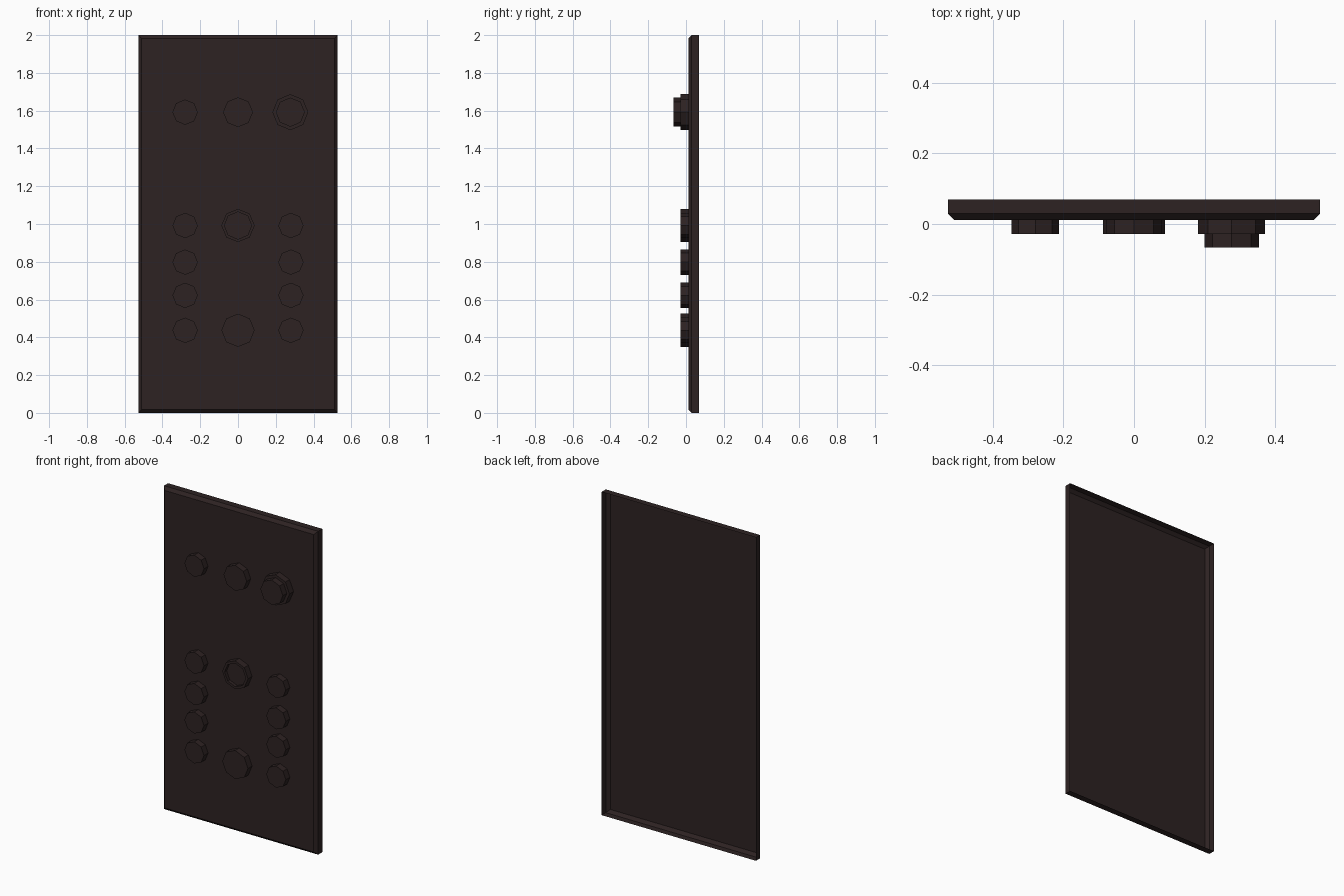
import bpy, bmesh, math

if "Cube" in bpy.data.objects:
    bpy.data.objects.remove(bpy.data.objects["Cube"])

mat = bpy.data.materials.new("dark brown")
mat.diffuse_color = (0.026, 0.016, 0.016, 1)
mat.use_nodes = True
mat.node_tree.nodes["Principled BSDF"].inputs["Base Color"].default_value = mat.diffuse_color

FRONT, BACK = 0.012, 0.07


def finish(name, bm):
    mesh = bpy.data.meshes.new(name)
    bm.to_mesh(mesh)
    bm.free()
    mesh.materials.append(mat)
    obj = bpy.data.objects.new(name, mesh)
    bpy.context.collection.objects.link(obj)
    return obj


def skin(bm, loops):
    """Bridge successive vertex loops with quads."""
    rings = [[bm.verts.new(p) for p in loop] for loop in loops]
    n = len(rings[0])
    for a, b in zip(rings, rings[1:]):
        for i in range(n):
            j = (i + 1) % n
            bm.faces.new((a[i], a[j], b[j], b[i]))
    return rings


def rect(inset, y):
    x, z0, z1 = 0.528 - inset, inset, 2 - inset
    return [(-x, y, z0), (x, y, z0), (x, y, z1), (-x, y, z1)]


# Panel: thin shell, chamfered front, open back
bm = bmesh.new()
rings = skin(bm, [rect(0, BACK), rect(0, FRONT + 0.018), rect(0.018, FRONT)])
bm.faces.new(rings[-1])
finish("panel", bm)


def knob(name, x, z, profile, sides=8):
    """Turned part along -y; profile is a list of (radius, y)."""
    bm = bmesh.new()
    loops = [[(x + r * math.sin(-2 * math.pi * i / sides), y,
               z + r * math.cos(2 * math.pi * i / sides))
              for i in range(sides)] for r, y in profile]
    rings = skin(bm, loops)
    bm.faces.new(rings[-1])
    bmesh.ops.recalc_face_normals(bm, faces=bm.faces)
    # open shell: make the end cap face forward
    bm.faces.ensure_lookup_table()
    if bm.faces[-1].normal.y > 0:
        bmesh.ops.reverse_faces(bm, faces=bm.faces)
    finish(name, bm)


TIP = -0.028
# Small side buttons
for x in (-0.28, 0.28):
    for z in (0.992, 0.798, 0.622, 0.437):
        knob("small_button", x, z, [(0.067, FRONT), (0.067, TIP)])
knob("small_button", -0.28, 1.592, [(0.067, FRONT), (0.067, TIP)])

# Centre column: plain buttons and a recessed socket
knob("upper_button", 0, 1.592, [(0.079, FRONT), (0.079, TIP)])
knob("lower_button", 0, 0.437, [(0.088, FRONT), (0.088, TIP)])
knob("socket", 0, 0.992, [(0.088, FRONT), (0.088, TIP), (0.072, TIP), (0.072, TIP + 0.02)])

# Stepped dial
knob("dial", 0.277, 1.592, [(0.095, FRONT), (0.095, TIP), (0.077, TIP), (0.077, -0.067)])
